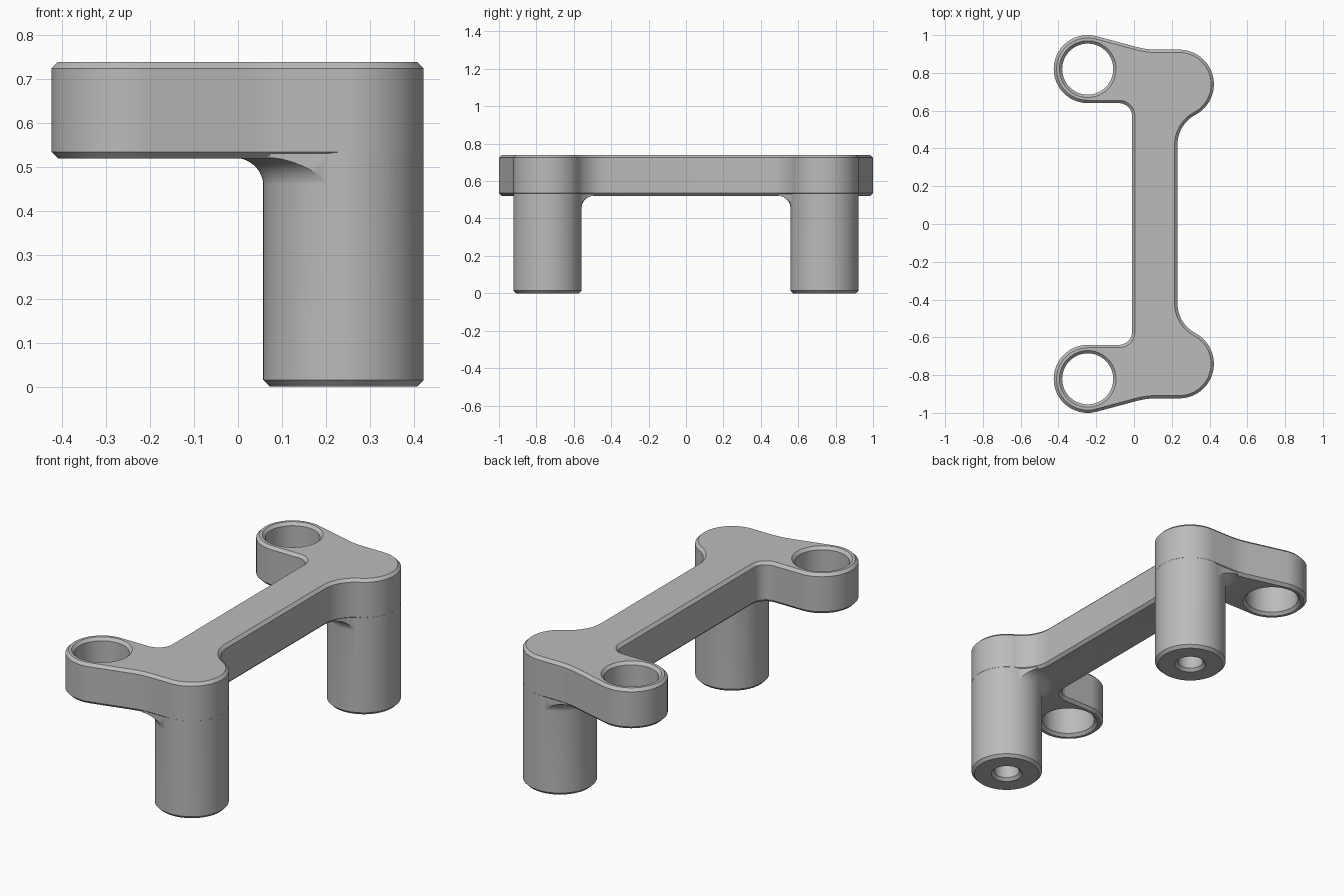
import bpy, bmesh
from math import sin, cos, radians, pi

default = bpy.data.objects.get("Cube")
if default:
    bpy.data.objects.remove(default, do_unlink=True)

BOTTOM, TOP, CHAMFER = 0.52, 0.74, 0.015
LEG = (0.24, 0.74)
EYE = (-0.245, 0.82)
LEG_R, EYE_R, FILLET = 0.183, 0.18, 0.065

grey = bpy.data.materials.new("plain grey")
grey.use_nodes = True
colour = (0.5, 0.5, 0.5, 1)
grey.diffuse_color = colour
grey.node_tree.nodes["Principled BSDF"].inputs["Base Color"].default_value = colour


def loft(name, rings):
    """Closed solid skinned through matching rings of points."""
    bm = bmesh.new()
    loops = [[bm.verts.new(p) for p in ring] for ring in rings]
    for low, high in zip(loops, loops[1:]):
        for i in range(len(low)):
            j = (i + 1) % len(low)
            bm.faces.new((low[i], low[j], high[j], high[i]))
    bm.faces.new(loops[0][::-1])
    bm.faces.new(loops[-1])
    bmesh.ops.recalc_face_normals(bm, faces=bm.faces)
    mesh = bpy.data.meshes.new(name)
    bm.to_mesh(mesh)
    bm.free()
    mesh.materials.append(grey)
    obj = bpy.data.objects.new(name, mesh)
    bpy.context.collection.objects.link(obj)
    return obj


def lathe(name, centre, profile, steps=72):
    """Solid of revolution from (radius, height) pairs."""
    cx, cy = centre
    return loft(name, [[(cx + r * cos(2 * pi * i / steps), cy + r * sin(2 * pi * i / steps), z)
                        for i in range(steps)] for r, z in profile])


def outline(inset, z):
    """Plate outline made of tangent arcs; side 1 is convex, -1 concave."""
    arcs = [
        ((0.409, 0.42), 0.179, 180, 118, -1),   # bar into leg boss
        (LEG, LEG_R, -62, 90, 1),               # leg boss
        ((0.119, 1.323), 0.4, 270, 255, -1),    # end edge into eye
        (EYE, EYE_R, 75, 270, 1),               # eye
        ((-0.08, 0.57), 0.07, 90, 0, -1),       # eye into bar
    ]
    half = []
    for (cx, cy), r, start, end, side in arcs:
        steps = max(4, round(abs(end - start) / 5))
        for i in range(steps + 1):
            a = radians(start + (end - start) * i / steps)
            rr = r - side * inset
            half.append((cx + rr * cos(a), cy + rr * sin(a), z))
    return half + [(x, -y, h) for x, y, h in reversed(half)]


def combine(target, tool, operation):
    mod = target.modifiers.new(operation.lower(), "BOOLEAN")
    mod.operation, mod.solver, mod.object = operation, "EXACT", tool
    bpy.context.view_layer.objects.active = target
    bpy.ops.object.modifier_apply(modifier=mod.name)
    bpy.data.objects.remove(tool, do_unlink=True)


# Chamfered top plate
bracket = loft("bracket", [
    outline(CHAMFER, BOTTOM), outline(0, BOTTOM + CHAMFER),
    outline(0, TOP - CHAMFER), outline(CHAMFER, TOP)])

for side in (-1, 1):
    leg_at = (LEG[0], LEG[1] * side)
    eye_at = (EYE[0], EYE[1] * side)

    # Round leg with a chamfered foot
    r = LEG_R - 0.0005
    leg = lathe("leg", leg_at, [(r - CHAMFER, 0), (r, CHAMFER), (r, 0.6)])

    # Flared fillet under the plate, trimmed to the plate outline
    z0 = BOTTOM - FILLET + 0.001
    curve = [(r - 0.0005 + FILLET * (1 - cos(radians(t))), z0 + FILLET * sin(radians(t)))
             for t in range(0, 91, 9)]
    flare = lathe("leg_fillet", leg_at, [(0.15, z0 - 0.01)] + curve + [(curve[-1][0], 0.59)])
    trim = loft("fillet_trim", [outline(0.004, 0.43), outline(0.004, 0.62)])
    combine(flare, trim, "INTERSECT")
    combine(bracket, flare, "UNION")
    combine(bracket, leg, "UNION")

    # Countersunk through hole in the eye
    hole, c = 0.135, 2 * CHAMFER
    eye_hole = lathe("eye_hole", eye_at, [
        (hole + c, BOTTOM - CHAMFER), (hole, BOTTOM + CHAMFER),
        (hole, TOP - CHAMFER), (hole + c, TOP + CHAMFER)])
    combine(bracket, eye_hole, "DIFFERENCE")

    # Blind screw hole in the foot
    screw_hole = lathe("screw_hole", leg_at, [(0.09, -0.01), (0.065, CHAMFER), (0.065, 0.35)], 48)
    combine(bracket, screw_hole, "DIFFERENCE")

# Smooth round walls, crisp chamfers
bpy.ops.object.select_all(action="DESELECT")
bracket.select_set(True)
bpy.context.view_layer.objects.active = bracket
bpy.ops.object.shade_smooth_by_angle(angle=radians(30))
